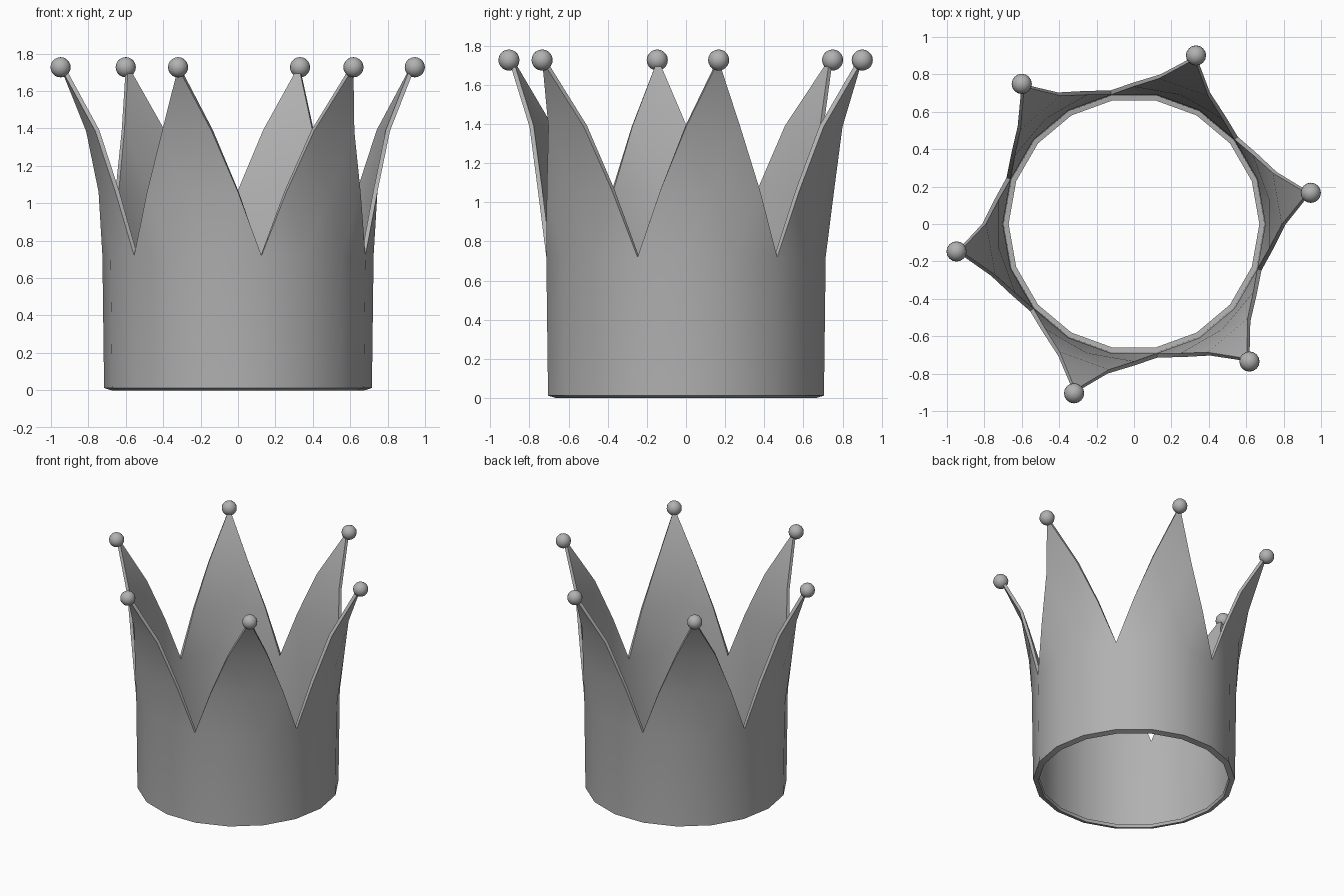
import bpy, bmesh
from math import radians, sin, cos

if "Cube" in bpy.data.objects:
    bpy.data.objects.remove(bpy.data.objects["Cube"])

SIDES, SPIKES, TURN = 18, 6, 10
BAND = [(0.677, 0.0), (0.716, 0.012), (0.725, 0.72)]   # lip, foot, valley height
SPIKE = [(0.757, 1.06), (0.812, 1.385), (0.96, 1.725)]  # flaring rows
TIPS = [10, 69.8, 128.7, 188.8, 250.5, 310]             # slightly uneven tip angles

grey = bpy.data.materials.new("dark_grey")
grey.diffuse_color = (0.44, 0.44, 0.44, 1)
grey.use_nodes = True
grey.node_tree.nodes["Principled BSDF"].inputs["Base Color"].default_value = grey.diffuse_color


def polar(r, deg, z):
    return (r * cos(radians(deg)), r * sin(radians(deg)), z)


def finish(ob, angle):
    ob.data.materials.append(grey)
    bpy.ops.object.select_all(action='DESELECT')
    ob.select_set(True)
    bpy.context.view_layer.objects.active = ob
    bpy.ops.object.shade_smooth_by_angle(angle=radians(angle))


# Crown sheet: band of quads, then triangular lattice spikes
bm = bmesh.new()
rings = [[bm.verts.new(polar(r, i * 20, z)) for i in range(SIDES)] for r, z in BAND]
for lo, hi in zip(rings, rings[1:]):
    for i in range(SIDES):
        j = (i + 1) % SIDES
        bm.faces.new((lo[i], lo[j], hi[j], hi[i]))

for s in range(SPIKES):
    centre = TURN + s * 60
    start = (centre - 30) // 20
    row = [rings[-1][(start + i) % SIDES] for i in range(4)]
    for r, z in SPIKE:
        n = len(row) - 1
        mid = TIPS[s] if n == 1 else centre
        up = [bm.verts.new(polar(r, mid + (i - (n - 1) / 2) * 20, z)) for i in range(n)]
        for i in range(n):
            bm.faces.new((row[i], row[i + 1], up[i]))
        for i in range(n - 1):
            bm.faces.new((row[i + 1], up[i + 1], up[i]))
        row = up

mesh = bpy.data.meshes.new("crown_band")
bm.to_mesh(mesh)
bm.free()
crown = bpy.data.objects.new("crown_band", mesh)
bpy.context.collection.objects.link(crown)

# Wall thickness, inward from the outer surface
bpy.context.view_layer.objects.active = crown
mod = crown.modifiers.new("thickness", 'SOLIDIFY')
mod.thickness = 0.023
mod.offset = -1
bpy.ops.object.modifier_apply(modifier=mod.name)
finish(crown, 35)

# Balls on the spike tips
for s in range(SPIKES):
    bpy.ops.mesh.primitive_uv_sphere_add(segments=16, ring_count=10, radius=0.054,
                                         location=polar(0.96, TIPS[s], 1.727))
    ball = bpy.context.object
    ball.name = f"tip_ball_{s + 1}"
    finish(ball, 40)
